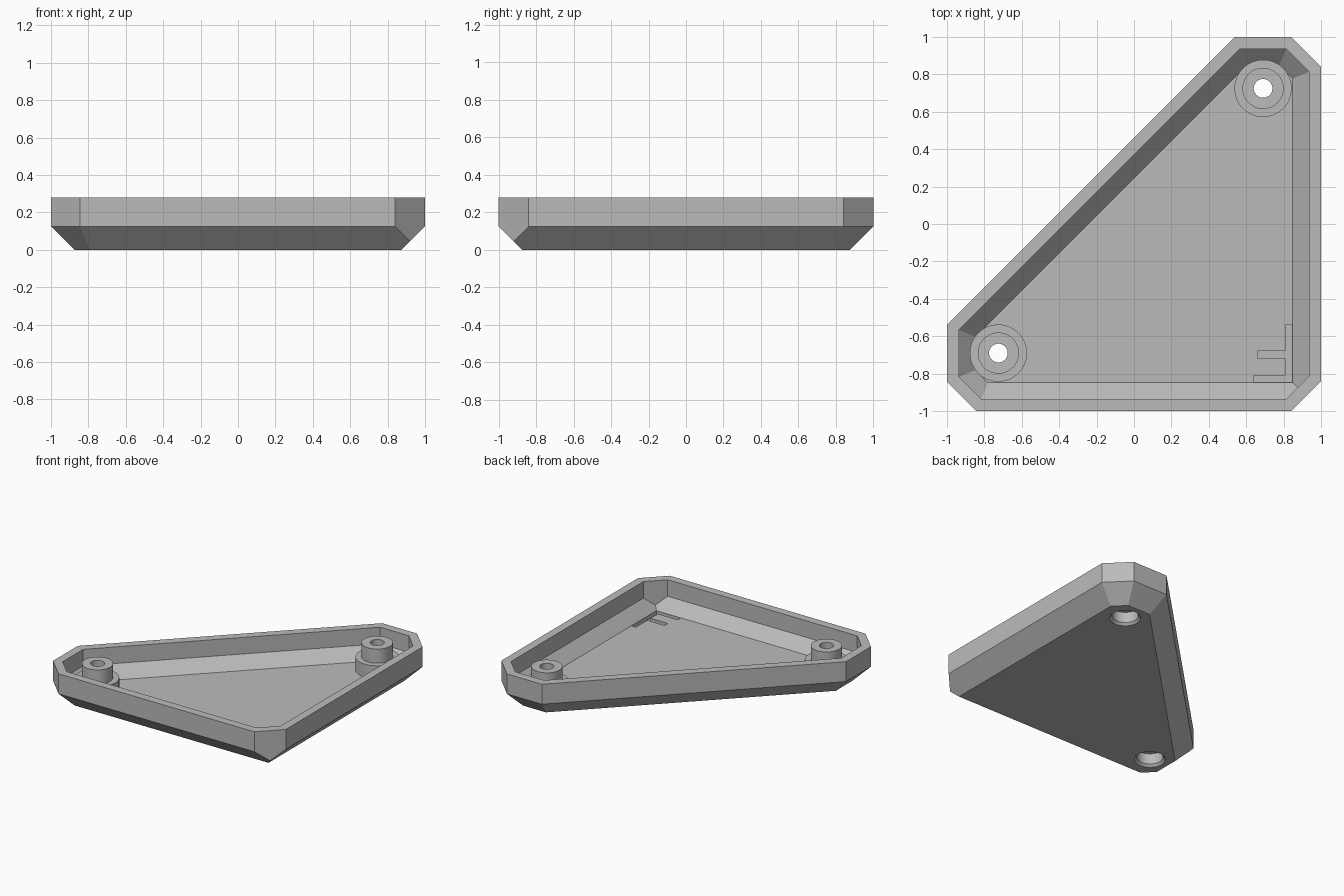
import bpy, bmesh
from mathutils import Vector

if "Cube" in bpy.data.objects:
    bpy.data.objects.remove(bpy.data.objects["Cube"], do_unlink=True)

HEIGHT, BEVEL, WALL = 0.28, 0.125, 0.064
POCKET = 0.03
BOSSES = [(0.69, 0.725), (-0.725, -0.69)]

grey = bpy.data.materials.new("plain grey")
grey.use_nodes = True
grey.diffuse_color = (0.5, 0.5, 0.5, 1)
grey.node_tree.nodes["Principled BSDF"].inputs["Base Color"].default_value = (0.5, 0.5, 0.5, 1)

# Side walls: outward direction, a point on the wall, sloped underside or not
SIDES = [
    ((0, -1), (0, -1), True),
    ((1, 0), (1, 0), True),
    ((0, 1), (0, 1), True),
    ((-1, 0), (-1, 0), True),
    ((-1, 1), (-0.23, 0.23), True),
    ((1, 1), (0.92, 0.92), True),
    ((-1, -1), (-0.922, -0.922), True),
    ((1, -1), (0.92, -0.92), False),
]


def finish(name, bm):
    bmesh.ops.recalc_face_normals(bm, faces=bm.faces)
    mesh = bpy.data.meshes.new(name)
    bm.to_mesh(mesh)
    bm.free()
    mesh.materials.append(grey)
    obj = bpy.data.objects.new(name, mesh)
    bpy.context.collection.objects.link(obj)
    return obj


def tray_solid(name, inset, top):
    """Block trimmed by the side planes, all moved inwards by inset."""
    bm = bmesh.new()
    bmesh.ops.create_cube(bm, size=4)
    planes = [(Vector((0, 0, top)), Vector((0, 0, 1))),
              (Vector((0, 0, inset)), Vector((0, 0, -1)))]
    for (nx, ny), (px, py), sloped in SIDES:
        flat = Vector((nx, ny, 0)).normalized()
        point = Vector((px, py, BEVEL))
        planes.append((point - flat * inset, flat))
        if sloped:
            tilt = (flat - Vector((0, 0, 1))).normalized()
            planes.append((point - tilt * inset, tilt))
    for co, no in planes:
        geom = bm.verts[:] + bm.edges[:] + bm.faces[:]
        cut = bmesh.ops.bisect_plane(bm, geom=geom, dist=1e-5, plane_co=co,
                                     plane_no=no, clear_outer=True)
        edges = [e for e in cut["geom_cut"] if isinstance(e, bmesh.types.BMEdge)]
        bmesh.ops.contextual_create(bm, geom=edges)
    return finish(name, bm)


def prism(name, outline, z0, z1):
    bm = bmesh.new()
    face = bm.faces.new([bm.verts.new((x, y, z0)) for x, y in outline])
    ext = bmesh.ops.extrude_face_region(bm, geom=[face])
    new = [v for v in ext["geom"] if isinstance(v, bmesh.types.BMVert)]
    bmesh.ops.translate(bm, verts=new, vec=(0, 0, z1 - z0))
    return finish(name, bm)


def turned(name, centre, profile, sides=64):
    """Stepped round solid from (radius, height) pairs."""
    bm = bmesh.new()
    rings = []
    for r, z in profile:
        ring = bmesh.ops.create_circle(bm, segments=sides, radius=r)["verts"]
        bmesh.ops.translate(bm, verts=ring, vec=(*centre, z))
        rings.append(ring)
    for a, b in zip(rings, rings[1:]):
        for i in range(sides):
            j = (i + 1) % sides
            bm.faces.new((a[i], a[j], b[j], b[i]))
    bm.faces.new(rings[0])
    bm.faces.new(rings[-1])
    return finish(name, bm)


def combine(target, tool, operation):
    bpy.context.view_layer.objects.active = target
    mod = target.modifiers.new(operation, "BOOLEAN")
    mod.operation, mod.solver, mod.object = operation, "EXACT", tool
    bpy.ops.object.modifier_apply(modifier=mod.name)
    bpy.data.objects.remove(tool, do_unlink=True)


# Hollow tray
tray = tray_solid("corner_tray", 0, HEIGHT)
combine(tray, tray_solid("cavity", WALL, HEIGHT + 0.1), "DIFFERENCE")

# Stepped screw bosses, then their through holes and recesses from below
for c in BOSSES:
    combine(tray, turned("boss", c, [(0.153, 0.03), (0.153, 0.165),
                                     (0.11, 0.165), (0.11, 0.275)]), "UNION")
for c in BOSSES:
    combine(tray, turned("screw_hole", c, [(0.11, -0.02), (0.11, 0), (0.093, 0.018),
                                           (0.093, 0.1), (0.05, 0.1), (0.05, 0.4)]),
            "DIFFERENCE")

# Shallow comb-shaped pocket in the floor beside the pointed corner
comb = [(0.847, -0.54), (0.81, -0.54), (0.81, -0.68), (0.66, -0.68), (0.66, -0.72),
        (0.81, -0.72), (0.81, -0.81), (0.64, -0.81), (0.64, -0.847), (0.847, -0.847)]
combine(tray, prism("pocket", comb, WALL - POCKET, WALL + 0.002), "DIFFERENCE")

# Smooth round surfaces, sharp edges kept
bpy.ops.object.select_all(action="DESELECT")
tray.select_set(True)
bpy.context.view_layer.objects.active = tray
bpy.ops.object.shade_smooth_by_angle(angle=0.4)
